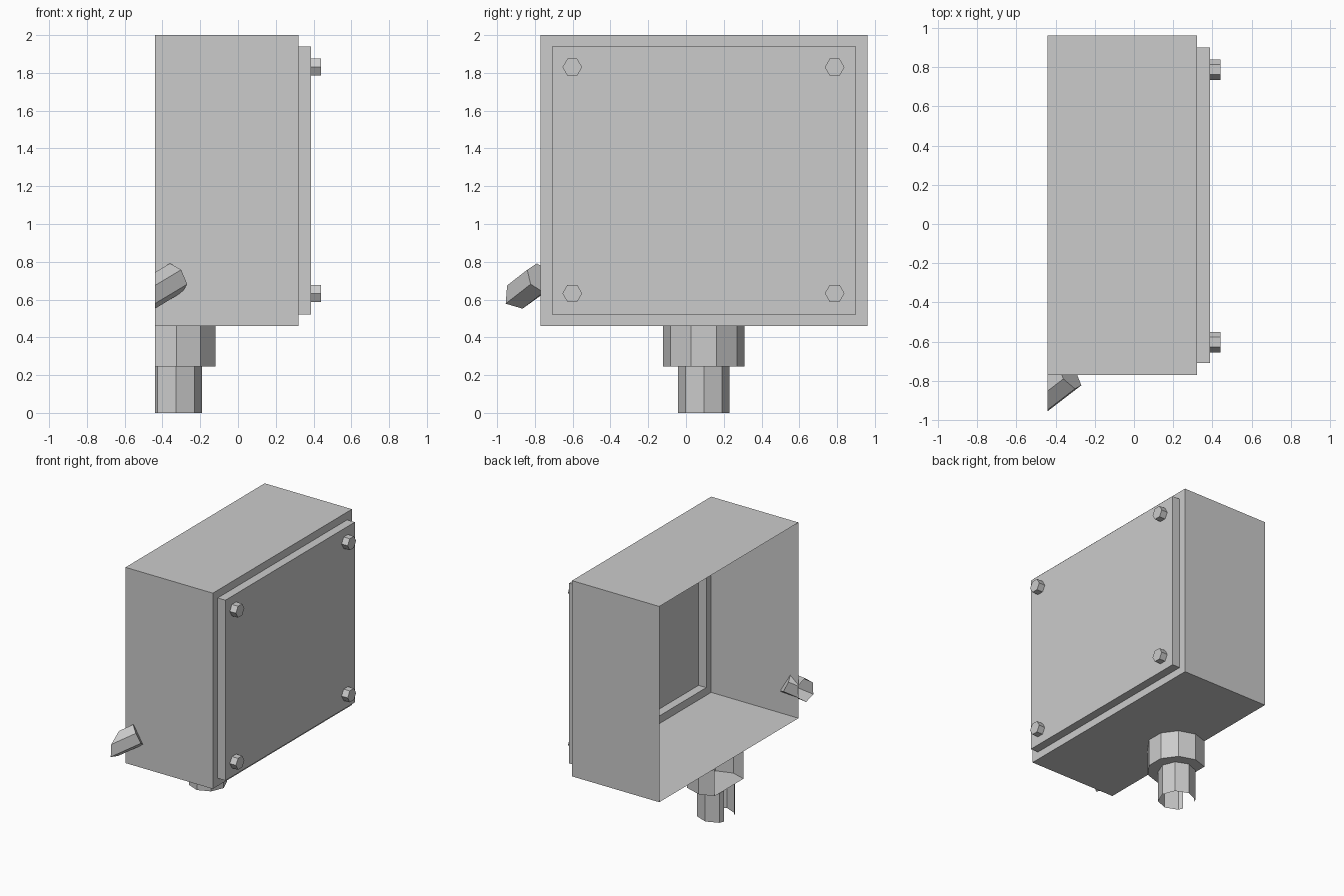
import bpy, bmesh, math
from mathutils import Vector

if "Cube" in bpy.data.objects:
    bpy.data.objects.remove(bpy.data.objects["Cube"])

BACK = -0.44  # everything is cut off flat and left open at the mounting plane

grey = bpy.data.materials.new("light_grey")
grey.diffuse_color = (0.6, 0.6, 0.6, 1)
grey.use_nodes = True
grey.node_tree.nodes["Principled BSDF"].inputs["Base Color"].default_value = grey.diffuse_color


def finish(name, bm):
    mesh = bpy.data.meshes.new(name)
    bm.to_mesh(mesh)
    bm.free()
    mesh.materials.append(grey)
    obj = bpy.data.objects.new(name, mesh)
    bpy.context.collection.objects.link(obj)


def prism(name, sides, radius, start, axis, length, first, cap_start=False, cap_end=False):
    """Regular prism from start along axis, first corner towards `first`, cut at BACK."""
    start, axis, u = Vector(start), Vector(axis).normalized(), Vector(first)
    u = (u - axis * u.dot(axis)).normalized()
    v = axis.cross(u)
    bm = bmesh.new()
    rings = []
    for t in (0, length):
        rings.append([bm.verts.new(start + axis * t + radius * (u * math.cos(a) + v * math.sin(a)))
                      for a in (2 * math.pi * i / sides for i in range(sides))])
    a, b = rings
    for i in range(sides):
        j = (i + 1) % sides
        bm.faces.new((a[i], a[j], b[j], b[i]))
    if cap_start:
        bm.faces.new(a[::-1])
    if cap_end:
        bm.faces.new(b)
    bmesh.ops.bisect_plane(bm, geom=bm.verts[:] + bm.edges[:] + bm.faces[:], dist=1e-5,
                           plane_co=(BACK, 0, 0), plane_no=(1, 0, 0), clear_inner=True)
    finish(name, bm)


# Housing: thin box open at the back, with a raised lid on the +x face
lo, hi = Vector((BACK, -0.77, 0.46)), Vector((0.32, 0.96, 2.0))
bm = bmesh.new()
bmesh.ops.create_cube(bm, size=1)
for vert in bm.verts:
    vert.co = Vector([hi[k] if vert.co[k] > 0 else lo[k] for k in range(3)])
bm.normal_update()
bmesh.ops.delete(bm, geom=[f for f in bm.faces if f.normal.x < -0.9], context='FACES_ONLY')
front = [f for f in bm.faces if f.normal.x > 0.9]
bmesh.ops.inset_individual(bm, faces=front, thickness=0.086)
lid = bmesh.ops.extrude_discrete_faces(bm, faces=front)["faces"]
bmesh.ops.translate(bm, verts=lid[0].verts[:], vec=(0.067, 0, 0))
finish("housing_with_lid", bm)

# Lid bolts at the four corners
for y in (-0.602, 0.787):
    for z in (0.633, 1.83):
        prism("lid_bolt", 6, 0.052, (0.387, y, z), (1, 0, 0), 0.053, (0, 1, 0), cap_end=True)

# Cable gland below: wide nut and open pipe
prism("gland_nut", 10, 0.217, (-0.326, 0.094, 0.245), (0, 0, 1), 0.215, (0, 1, 0), cap_start=True)
prism("gland_pipe", 8, 0.137, (-0.328, 0.094, 0.0), (0, 0, 1), 0.245, (0, 1, 0))

# Slanted stub through the side wall, running down to the mounting plane
prism("slanted_stub", 6, 0.085, (-0.328, -0.772, 0.715), (-0.716, -0.551, -0.43), 0.5,
      (0.058, -0.048, -0.032), cap_start=True)
